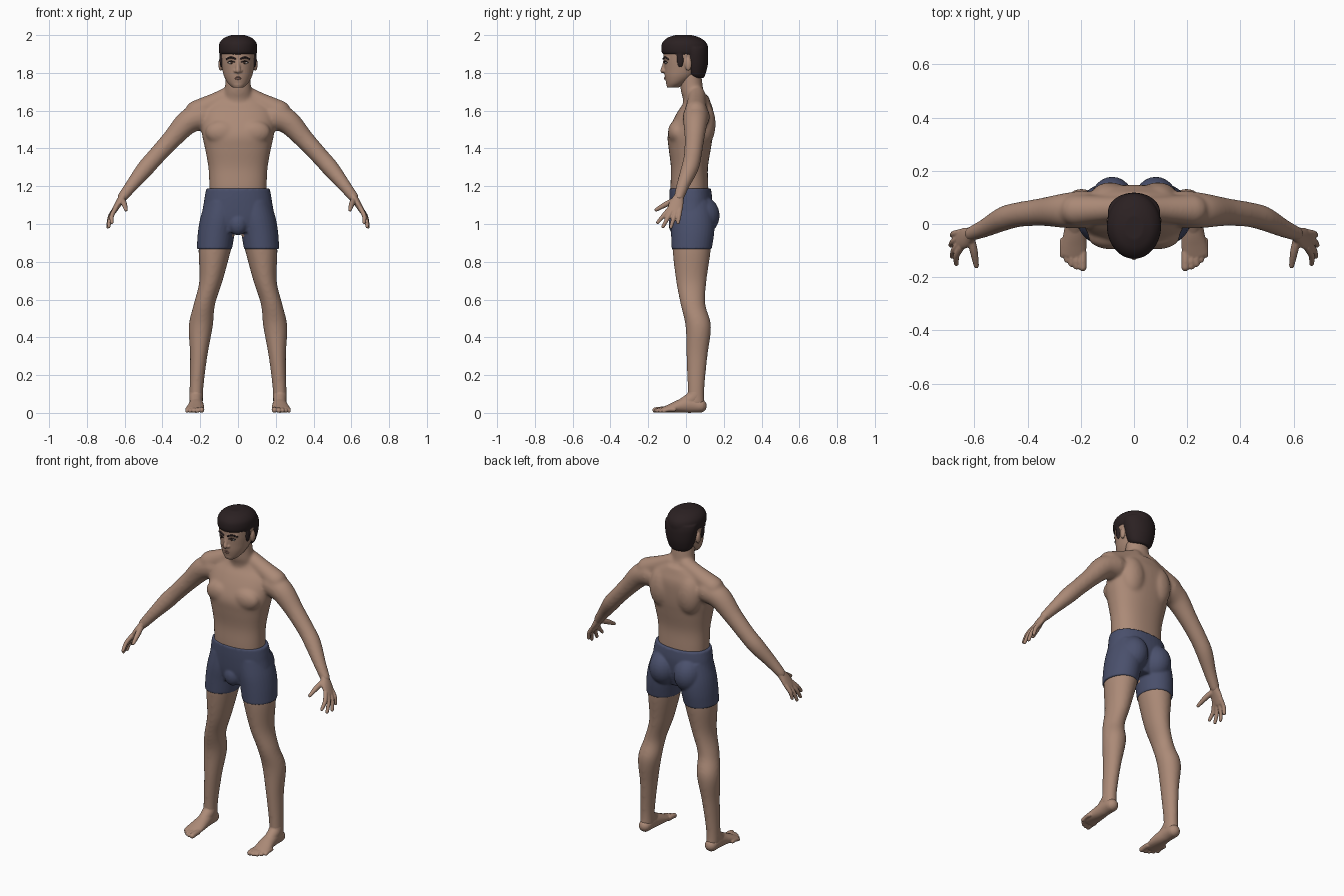
import bpy
import bmesh
from math import cos, sin, pi, sqrt, radians, copysign
from mathutils import Vector, Matrix

cube = bpy.data.objects.get("Cube")
if cube:
    bpy.data.objects.remove(cube, do_unlink=True)

X, Y, Z = Vector((1, 0, 0)), Vector((0, 1, 0)), Vector((0, 0, 1))


def material(name, r, g, b):
    mat = bpy.data.materials.new(name)
    mat.use_nodes = True
    mat.diffuse_color = (r, g, b, 1)
    shader = next(n for n in mat.node_tree.nodes if n.type == "BSDF_PRINCIPLED")
    shader.inputs["Base Color"].default_value = (r, g, b, 1)
    shader.inputs["Roughness"].default_value = 0.7
    return mat


skin = material("skin", 0.41, 0.255, 0.185)
cloth = material("blue cloth", 0.068, 0.08, 0.15)
dark = material("dark brown hair", 0.024, 0.015, 0.016)
lip = material("lips", 0.31, 0.165, 0.13)
white = material("eye white", 0.5, 0.45, 0.42)
brown = material("iris", 0.04, 0.02, 0.015)


def spline(points, steps=6):
    """Smooth curve through sections of (x, y, z, radius a, radius b)."""
    out = []
    for i in range(len(points) - 1):
        p = [points[max(i - 1, 0)], points[i], points[i + 1], points[min(i + 2, len(points) - 1)]]
        for k in range(steps):
            t = k / steps
            out.append([b + t * ((c - a) + t * ((2 * a - 5 * b + 4 * c - d)
                        + t * (3 * b - a - 3 * c + d))) / 2 for a, b, c, d in zip(*p)])
    return out + [list(points[-1])]


def skin_rings(bm, rings):
    loops = [[bm.verts.new(co) for co in ring] for ring in rings]
    n = len(loops[0])
    for low, high in zip(loops, loops[1:]):
        for i in range(n):
            j = (i + 1) % n
            bm.faces.new((low[i], low[j], high[j], high[i]))
    bm.faces.new(loops[0][::-1])
    bm.faces.new(loops[-1])


def tube(bm, points, ref=X, level=False, pair=True, power=2, n=24):
    """Sweep ellipses along sections: level rings, or rounded ends across the path."""
    points = [p if len(p) == 5 else (*p, p[3]) for p in points]
    secs = spline(points)
    frames = []
    for i, s in enumerate(secs):
        ahead, behind = secs[min(i + 1, len(secs) - 1)], secs[max(i - 1, 0)]
        t = Z if level else (Vector(ahead[:3]) - Vector(behind[:3])).normalized()
        frames.append((Vector(s[:3]), t, s[3], s[4]))
    if not level:
        caps = []
        for (c, t, a, b), sign in ((frames[0], -1), (frames[-1], 1)):
            caps.append([(c + t * sign * min(a, b) * sin(radians(d)), t,
                          a * cos(radians(d)), b * cos(radians(d))) for d in (25, 50, 70, 85)])
        frames = caps[0][::-1] + frames + caps[1]
    rings = []
    for c, t, a, b in frames:
        u = (ref - t * ref.dot(t)).normalized()
        v = t.cross(u)
        ring = []
        for k in range(n):
            ca, sa = cos(2 * pi * k / n), sin(2 * pi * k / n)
            ring.append(c + u * a * copysign(abs(ca) ** (2 / power), ca)
                        + v * b * copysign(abs(sa) ** (2 / power), sa))
        rings.append(ring)
    for side in (1, -1) if pair else (1,):
        skin_rings(bm, [[Vector((co.x * side, co.y, co.z)) for co in r] for r in rings])


def blob(bm, centre, radii, pair=True):
    for side in (1, -1) if pair else (1,):
        place = Matrix.Translation((centre[0] * side, *centre[1:]))
        bmesh.ops.create_uvsphere(bm, u_segments=24, v_segments=16, radius=1,
                                  matrix=place @ Matrix.Diagonal((*radii, 1)))


def finish(name, bm, mat, voxel=0, smooth=0):
    """Make the object; a voxel size melts its pieces into one surface."""
    bmesh.ops.recalc_face_normals(bm, faces=bm.faces[:])
    for f in bm.faces:
        f.smooth = True
    mesh = bpy.data.meshes.new(name)
    bm.to_mesh(mesh)
    bm.free()
    mesh.materials.append(mat)
    obj = bpy.data.objects.new(name, mesh)
    bpy.context.collection.objects.link(obj)
    if voxel:
        mod = obj.modifiers.new("merge", "REMESH")
        mod.mode = "VOXEL"
        mod.voxel_size = voxel
        mod.use_smooth_shade = True
        mod = obj.modifiers.new("soften", "SMOOTH")
        mod.factor = 0.5
        mod.iterations = smooth
    return obj


# Body: torso, neck, shoulders, arms and legs
bm = bmesh.new()
tube(bm, [(0, .02, 1.1, .15, .1), (0, .018, 1.2, .152, .1), (0, .018, 1.3, .157, .098),
          (0, .02, 1.4, .175, .112), (0, .023, 1.47, .19, .12), (0, .037, 1.54, .195, .11),
          (0, .052, 1.6, .185, .093), (0, .06, 1.645, .15, .07), (0, .058, 1.68, .09, .06)],
     level=True, pair=False, power=2.3, n=40)
tube(bm, [(0, .06, 1.6, .1, .075), (0, .054, 1.66, .085, .07), (0, .034, 1.7, .073, .061),
          (0, .028, 1.75, .068, .059), (0, .022, 1.8, .066, .058)], level=True, pair=False)
blob(bm, (.085, -.048, 1.485), (.088, .048, .065))          # chest
blob(bm, (.09, .095, 1.53), (.078, .062, .12))              # shoulder blade
tube(bm, [(.045, .058, 1.685, .045), (.12, .056, 1.645, .05), (.22, .052, 1.595, .06)], Y)
tube(bm, [(.19, .055, 1.57, .072), (.265, .05, 1.54, .065), (.35, .045, 1.45, .052),
          (.435, .035, 1.357, .047), (.49, .02, 1.295, .046), (.56, -.015, 1.208, .035),
          (.612, -.037, 1.142, .028)], Y)
tube(bm, [(.1, .03, 1.0, .095, .1), (.122, .03, .87, .087, .102), (.143, .028, .7, .062, .081),
          (.178, .037, .575, .057, .066), (.197, .065, .46, .064, .068),
          (.208, .058, .3, .046, .056), (.22, .053, .13, .037, .045),
          (.222, .053, .04, .037, .047)], level=True)
finish("body", bm, skin, .007, 20)

# Hands: palm, four fingers and thumb
bm = bmesh.new()
tube(bm, [(.598, -.031, 1.162, .025, .022), (.612, -.039, 1.14, .028, .021),
          (.635, -.052, 1.105, .039, .018), (.657, -.06, 1.068, .039, .014)], Y)
for base, tip in ((-.088, (.668, -.15, 1.008)), (-.07, (.684, -.122, .986)),
                  (-.05, (.689, -.08, .984)), (-.031, (.684, -.042, 1.007))):
    start = Vector((.65, base, 1.08))
    middle = (start + Vector(tip)) / 2 + X * .009
    tube(bm, [(*start, .013), (*middle, .012), (*tip, .0095)], Y, n=16)
tube(bm, [(.615, -.05, 1.13, .016), (.602, -.105, 1.105, .015), (.593, -.158, 1.075, .01)], Z, n=16)
finish("hands", bm, skin, .004, 5)

# Feet: sole, instep and toes
bm = bmesh.new()
tube(bm, [(.222, .074, .037, .036, .036), (.222, .02, .044, .037, .044),
          (.222, -.03, .036, .042, .036), (.226, -.08, .025, .048, .024),
          (.23, -.115, .017, .047, .016)])
tube(bm, [(.221, .053, .12, .034, .042), (.222, .04, .08, .036, .04), (.222, -.03, .042, .03, .028)])
for x, y, r in ((.193, -.163, .015), (.216, -.16, .012), (.235, -.15, .012),
                (.253, -.135, .011), (.269, -.117, .011)):
    tube(bm, [(x, y + .055, .018, r), (x, y + .025, .018, r), (x, y, r, r)], n=16)
finish("feet", bm, skin, .004, 4)

# Shorts: hips, legs and seat
bm = bmesh.new()
tube(bm, [(0, .022, 1.188, .168, .11), (0, .026, 1.12, .18, .113), (0, .025, 1.03, .185, .105),
          (0, .02, .955, .11, .085)], level=True, pair=False, power=2.2, n=40)
tube(bm, [(.085, .03, 1.12, .088, .105), (.1, .035, 1.03, .1, .116), (.115, .035, .95, .098, .114),
          (.125, .03, .866, .093, .106)], level=True, n=32)
blob(bm, (.082, .08, 1.045), (.085, .098, .105))
blob(bm, (0, -.05, 1.0), (.05, .042, .06), pair=False)
finish("shorts", bm, cloth, .006, 5)


def face_y(x):
    return -.01 - .108 * sqrt(1 - (x / .091) ** 2)


# Head: skull, jaw, nose, brow ridge and ears
bm = bmesh.new()
tube(bm, [(0, -.07, 1.722, .028, .03), (0, -.052, 1.745, .053, .053), (0, -.03, 1.78, .073, .082),
          (0, -.015, 1.82, .084, .1), (0, -.008, 1.87, .092, .11), (0, -.005, 1.92, .094, .112),
          (0, -.005, 1.96, .08, .095), (0, -.006, 1.985, .045, .055)],
     level=True, pair=False, n=40)
blob(bm, (0, -.085, 1.74), (.03, .02, .018), pair=False)
tube(bm, [(0, -.108, 1.87, .011), (0, -.115, 1.84, .011), (0, -.122, 1.812, .014)], pair=False)
blob(bm, (.013, -.113, 1.81), (.01, .011, .009))
tube(bm, [(x, face_y(x) + .006, 1.876, .01) for x in (.015, .035, .055)], Z)
blob(bm, (.092, .012, 1.845), (.012, .018, .034))
finish("head", bm, skin, .004, 4)

# Hair: crown, back of the head and sideburns
bm = bmesh.new()
tube(bm, [(0, -.003, 1.896, .093, .112), (0, -.006, 1.907, .1, .122), (0, -.007, 1.935, .102, .124),
          (0, -.009, 1.962, .096, .115), (0, -.012, 1.986, .073, .086), (0, -.014, 2.0, .036, .045)],
     level=True, pair=False, n=40)
tube(bm, [(0, .062, 1.772, .05, .03), (0, .052, 1.79, .071, .05), (0, .048, 1.84, .088, .067),
          (0, .045, 1.9, .098, .073), (0, .038, 1.935, .098, .075)], level=True, pair=False, n=40)
blob(bm, (.086, -.03, 1.875), (.012, .02, .048))
finish("hair", bm, dark, .005, 5)

# Eyes, lashes, eyebrows and lips
bm = bmesh.new()
blob(bm, (.036, -.104, 1.854), (.016, .008, .007))
finish("eyeballs", bm, white)
bm = bmesh.new()
blob(bm, (.035, -.11, 1.854), (.0065, .004, .0065))
finish("irises", bm, brown)
bm = bmesh.new()
tube(bm, [(x, face_y(x) - .002, z, .0028) for x, z in ((.019, 1.857), (.035, 1.862), (.053, 1.856))], Z, n=10)
tube(bm, [(x, face_y(x) - .003, z, .005) for x, z in ((.015, 1.875), (.038, 1.882), (.06, 1.874))], Z, n=12)
finish("eyebrows", bm, dark)
bm = bmesh.new()
for z, r in ((1.777, .0045), (1.769, .0055)):
    tube(bm, [(-.025, -.1, 1.773, .002), (0, -.111, z, r), (.025, -.1, 1.773, .002)], Z, pair=False, n=12)
finish("lips", bm, lip)
